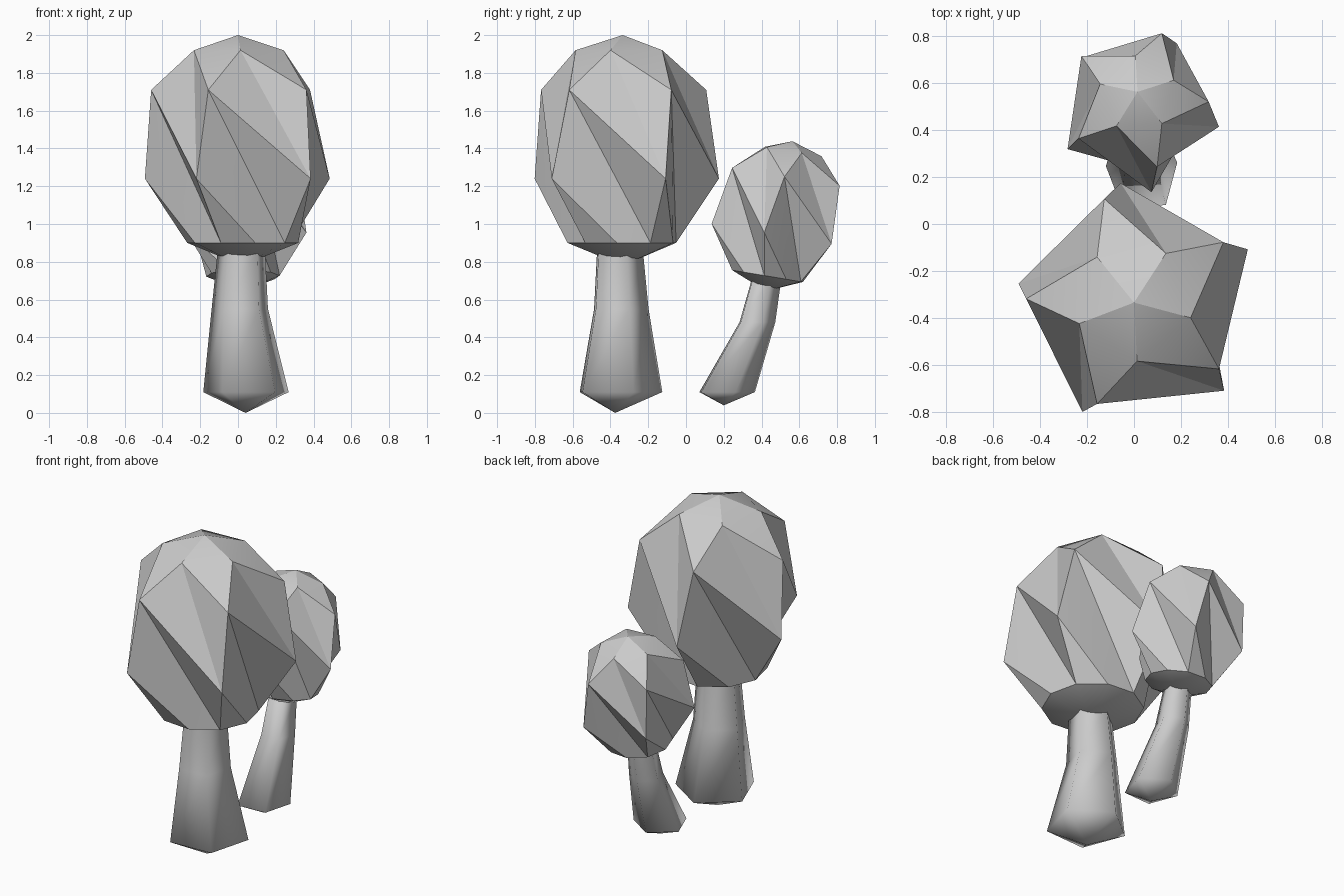
import bpy, bmesh, math
from mathutils import Matrix

cube = bpy.data.objects.get("Cube")
if cube:
    bpy.data.objects.remove(cube, do_unlink=True)

grey = bpy.data.materials.new("plain grey")
grey.use_nodes = True
grey.diffuse_color = (0.6, 0.6, 0.6, 1)
grey.node_tree.nodes["Principled BSDF"].inputs["Base Color"].default_value = (0.6, 0.6, 0.6, 1)


def ring(bm, count, radius, z, phase, centre=(0, 0)):
    """Add a regular ring of vertices."""
    angles = [math.radians(phase + i * 360 / count) for i in range(count)]
    return [bm.verts.new((centre[0] + radius * math.cos(a),
                          centre[1] + radius * math.sin(a), z)) for a in angles]


def close(bm, tip, loop):
    """Close a ring with a shallow cone."""
    for i, v in enumerate(loop):
        bm.faces.new((tip, v, loop[(i + 1) % len(loop)]))


def finish(bm, name, matrix, angle):
    bmesh.ops.recalc_face_normals(bm, faces=bm.faces)
    mesh = bpy.data.meshes.new(name)
    bm.to_mesh(mesh)
    bm.free()
    mesh.transform(matrix)
    mesh.materials.append(grey)
    obj = bpy.data.objects.new(name, mesh)
    bpy.context.collection.objects.link(obj)
    bpy.ops.object.select_all(action='DESELECT')
    obj.select_set(True)
    bpy.context.view_layer.objects.active = obj
    bpy.ops.object.shade_smooth_by_angle(angle=math.radians(angle))


def crown(name, matrix):
    """Twisted five-lobed crown with folds running down to a rounded base."""
    bm = bmesh.new()
    cap = ring(bm, 5, 0.25, 1.10, 57)
    shoulder = ring(bm, 5, 0.46, 0.89, 34)
    belly = ring(bm, 5, 0.52, 0.42, 26.5, (0.02, -0.005))
    hem = ring(bm, 10, 0.295, 0.08, 31, (0.025, -0.005))
    close(bm, bm.verts.new((0, 0, 1.18)), cap)
    close(bm, bm.verts.new((0.02, 0, -0.04)), hem)
    for k in range(5):
        n = (k + 1) % 5
        h0, h1, h2 = (hem[(2 * k + s) % 10] for s in range(3))
        for tri in ((cap[k], shoulder[k], belly[n]),
                    (cap[k], belly[n], shoulder[n]),
                    (cap[k], shoulder[n], cap[n]),
                    (shoulder[k], belly[k], h1),
                    (belly[k], h0, h1),
                    (shoulder[k], h1, h2),
                    (shoulder[k], h2, belly[n])):
            bm.faces.new(tri)
    finish(bm, name, matrix, 24)


def trunk(name, tip, sections):
    """Five-sided tapering trunk with a pointed foot."""
    bm = bmesh.new()
    rings = [ring(bm, 5, r, z, 21, (x, y)) for x, y, z, r in sections]
    close(bm, bm.verts.new(tip), rings[0])
    for low, high in zip(rings, rings[1:]):
        for i in range(5):
            j = (i + 1) % 5
            bm.faces.new((low[i], low[j], high[j], high[i]))
    bm.faces.new(rings[-1])
    finish(bm, name, Matrix.Identity(4), 80)


# Large tree
trunk("large_trunk", (0.04, -0.375, 0),
      [(0.046, -0.363, 0.11, 0.238), (0.012, -0.355, 0.55, 0.157), (0.02, -0.36, 0.86, 0.132)])
crown("large_crown", Matrix.Translation((0, -0.335, 0.82)))

# Small tree, leaning backwards
trunk("small_trunk", (0.035, 0.2, 0.04),
      [(0.035, 0.205, 0.11, 0.16), (0.02, 0.37, 0.48, 0.103), (0.02, 0.42, 0.71, 0.085)])
lean = Matrix.Rotation(math.radians(-9.5), 4, 'X') @ Matrix.Rotation(math.radians(-36), 4, 'Z')
crown("small_crown", Matrix.Translation((0.015, 0.435, 0.67)) @ lean @ Matrix.Scale(0.66, 4))
